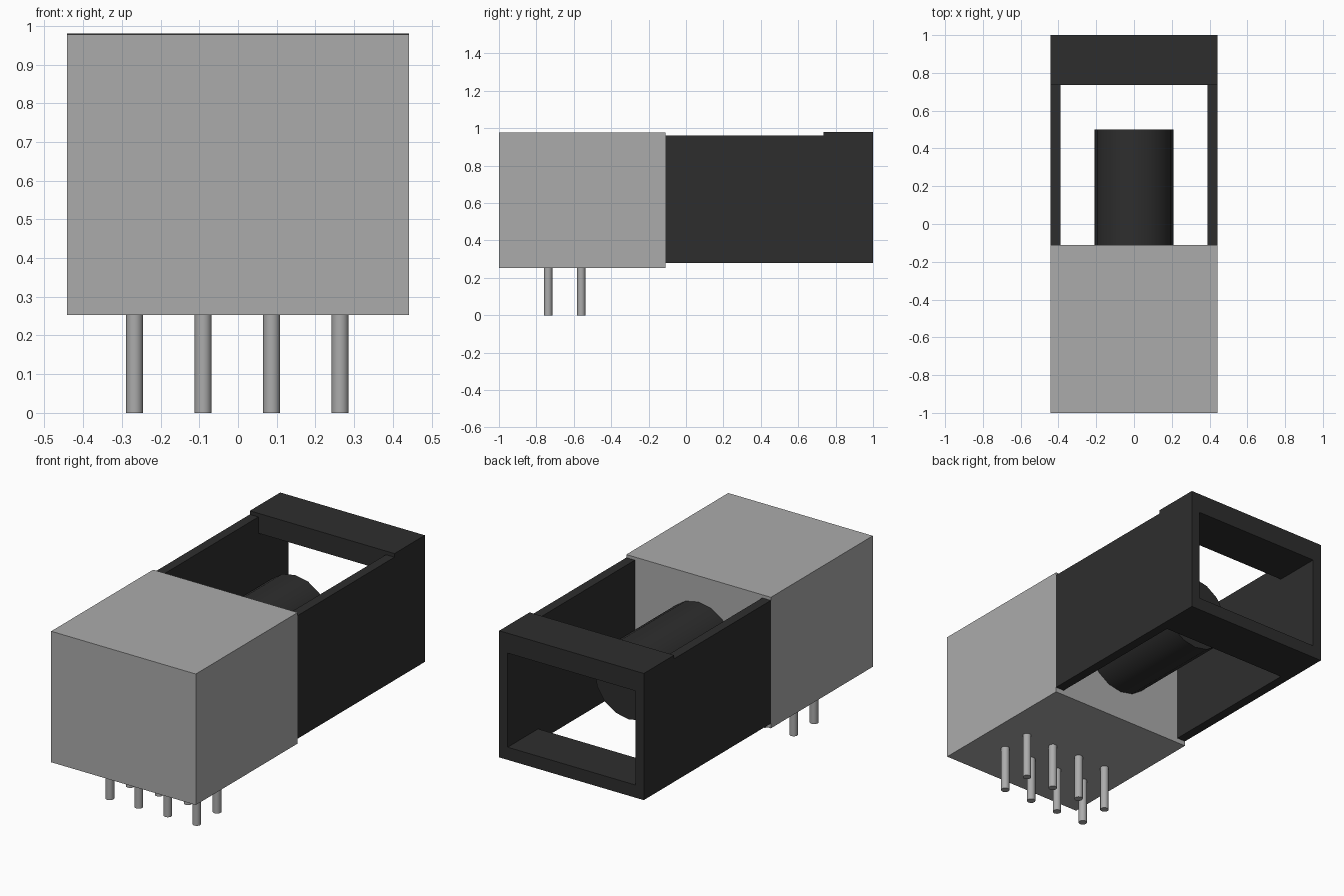
import bpy, bmesh, math

if "Cube" in bpy.data.objects:
    bpy.data.objects.remove(bpy.data.objects["Cube"], do_unlink=True)


def material(name, value):
    m = bpy.data.materials.new(name)
    m.use_nodes = True
    colour = (value, value, value, 1)
    m.diffuse_color = colour
    bsdf = m.node_tree.nodes["Principled BSDF"]
    bsdf.inputs["Base Color"].default_value = colour
    bsdf.inputs["Roughness"].default_value = 0.6
    return m


GREY = material("light grey", 0.41)
DARK = material("charcoal", 0.027)


def box(name, lo, hi, mat):
    """Box spanning two opposite corners."""
    bm = bmesh.new()
    bmesh.ops.create_cube(bm, size=1)
    for v in bm.verts:
        v.co = [(a + b) / 2 + c * (b - a) for a, b, c in zip(lo, hi, v.co)]
    return finish(name, bm, mat)


def finish(name, bm, mat):
    bmesh.ops.recalc_face_normals(bm, faces=bm.faces)
    mesh = bpy.data.meshes.new(name)
    bm.to_mesh(mesh)
    bm.free()
    mesh.materials.append(mat)
    ob = bpy.data.objects.new(name, mesh)
    bpy.context.collection.objects.link(ob)
    return ob


def cylinder(name, centre, radius, depth, sides, mat, rot=(0, 0, 0)):
    bpy.ops.mesh.primitive_cylinder_add(vertices=sides, radius=radius, depth=depth,
                                        location=centre, rotation=rot)
    ob = bpy.context.object
    ob.name = name
    ob.data.materials.append(mat)
    bpy.ops.object.shade_smooth_by_angle(angle=math.radians(35))
    return ob


W = 0.442        # half width
INNER = 0.39     # half width inside the frame
JOIN = -0.11     # where body and frame meet
BAR = 0.735      # front of the end frame

# Solid front housing
box("housing", (-W, -1, 0.253), (W, JOIN, 0.977), GREY)

# Two side walls of the open frame
for side, name in ((1, "left_wall"), (-1, "right_wall")):
    x0, x1 = sorted((side * INNER, side * W))
    box(name, (x0, JOIN, 0.28), (x1, BAR, 0.96), DARK)

# Rectangular ring closing the back of the frame
bm = bmesh.new()
outer = [(-W, 0.28), (W, 0.28), (W, 0.98), (-W, 0.98)]
inner = [(-INNER, 0.35), (INNER, 0.35), (INNER, 0.87), (-INNER, 0.87)]
of, ob_, inf, inb = [[bm.verts.new((x, y, z)) for x, z in loop]
                     for loop in (outer, inner) for y in (BAR, 1)]
for i in range(4):
    j = (i + 1) % 4
    for a, b in ((of, ob_), (ob_, inb), (inb, inf), (inf, of)):
        bm.faces.new((a[i], a[j], b[j], b[i]))
finish("end_frame", bm, DARK)

# Round plunger between the walls
cylinder("plunger", (0, (JOIN + 0.5) / 2, 0.625), 0.208, 0.5 - JOIN, 16, DARK,
         (math.pi / 2, 0, 0))

# Two rows of four pins
for row, y in enumerate((-0.737, -0.56)):
    for col in range(4):
        cylinder(f"pin_{row + 1}_{col + 1}", (-0.267 + 0.177 * col, y, 0.1275),
                 0.022, 0.255, 16, GREY)
